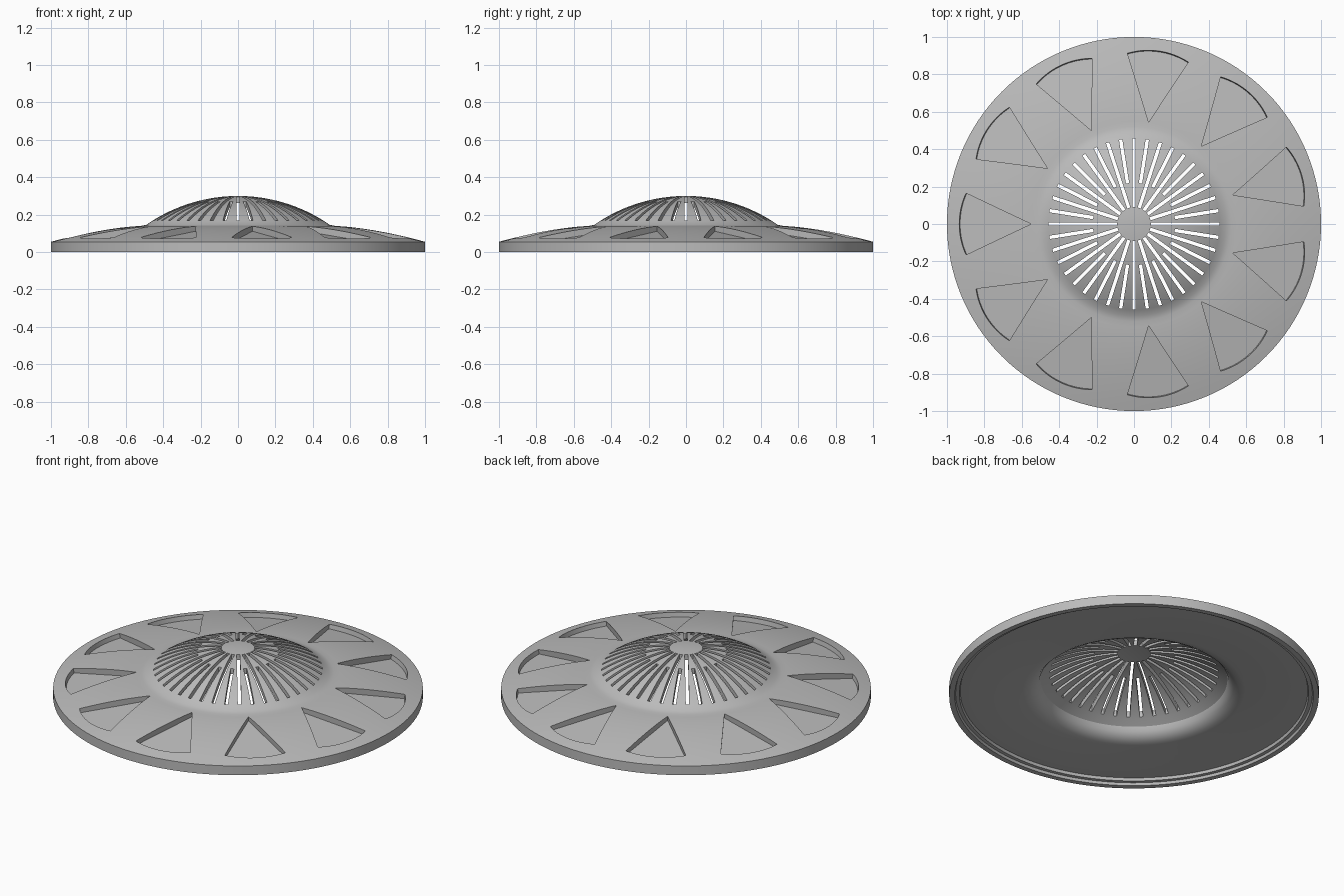
import bpy, bmesh, math
from mathutils import Matrix, Vector

if "Cube" in bpy.data.objects:
    bpy.data.objects.remove(bpy.data.objects["Cube"], do_unlink=True)

grey = bpy.data.materials.new("plain_grey")
grey.use_nodes = True
colour = (0.5, 0.5, 0.5, 1)
grey.diffuse_color = colour
grey.node_tree.nodes["Principled BSDF"].inputs["Base Color"].default_value = colour

SEGMENTS = 128


def make_object(name, bm):
    bmesh.ops.recalc_face_normals(bm, faces=bm.faces)
    mesh = bpy.data.meshes.new(name)
    bm.to_mesh(mesh)
    bm.free()
    mesh.materials.append(grey)
    obj = bpy.data.objects.new(name, mesh)
    bpy.context.collection.objects.link(obj)
    return obj


def dome_arc(radius, base, top, steps):
    """Circular arc from the dome's foot up to its crown."""
    rise = top - base
    ball = (radius ** 2 + rise ** 2) / (2 * rise)
    points = []
    for i in range(steps + 1):
        r = radius * (1 - i / steps)
        points.append((r, top - ball + math.sqrt(ball ** 2 - r ** 2)))
    return points


def flange_height(r):
    return 0.14 - 0.085 * max(0, (r - 0.5) / 0.5) ** 1.6


def lathe(name, profile):
    bm = bmesh.new()
    verts = [bm.verts.new((r, 0, z)) for r, z in profile]
    edges = [bm.edges.new(pair) for pair in zip(verts, verts[1:])]
    bmesh.ops.spin(bm, geom=verts + edges, cent=(0, 0, 0), axis=(0, 0, 1),
                   angle=math.tau, steps=SEGMENTS)
    bmesh.ops.remove_doubles(bm, verts=bm.verts, dist=0.0001)
    return make_object(name, bm)


def add_prism(bm, outline, low, high, matrix):
    """Closed prism over a flat outline, placed by a matrix."""
    bottom, top = [[bm.verts.new(matrix @ Vector((x, y, z))) for x, y in outline]
                   for z in (low, high)]
    bm.faces.new(bottom[::-1])
    bm.faces.new(top)
    n = len(outline)
    for i in range(n):
        j = (i + 1) % n
        bm.faces.new((bottom[i], bottom[j], top[j], top[i]))


def cut(target, cutter):
    cutter.hide_render = True
    mod = target.modifiers.new("cut", "BOOLEAN")
    mod.operation = "DIFFERENCE"
    mod.solver = "EXACT"
    mod.object = cutter
    bpy.context.view_layer.objects.active = target
    bpy.ops.object.modifier_apply(modifier=mod.name)
    bpy.data.objects.remove(cutter, do_unlink=True)


# Body: stepped rim underneath, curved flange, domed centre with a hollow inside
underside = dome_arc(0.505, 0.1, 0.268, 14)[::-1]
throat = [(0.515, 0.075), (0.535, 0.052), (0.565, 0.037), (0.6, 0.031)]
rim = [(0.94, 0.031), (0.945, 0.015), (0.965, 0.015), (0.97, 0), (1, 0)]
flange = [(1 - 0.48 * i / 16, flange_height(1 - 0.48 * i / 16)) for i in range(17)]
dome = dome_arc(0.49, 0.146, 0.3, 16)
body = lathe("strainer_body", underside + throat + rim + flange + dome)

# Narrow drain slots through the dome, long and short in turn
bm = bmesh.new()
SLOTS = 40
for i in range(SLOTS):
    inner, outer, half = (0.09 if i % 2 == 0 else 0.22), 0.457, 0.009
    outline = [(inner, -half), (outer, -half), (outer, half), (inner, half)]
    add_prism(bm, outline, 0.05, 0.4, Matrix.Rotation(math.tau * i / SLOTS, 4, "Z"))
cut(body, make_object("slot_cutter", bm))

# Shallow fan-shaped recesses, sunk square to the sloping flange
bm = bmesh.new()
RECESSES = 11
apex, length, spread = 0.55, 0.39, math.radians(25)
slope = math.atan((flange_height(apex) - flange_height(apex + length)) / length)
fan = [(0, 0)]
for i in range(17):
    a = spread * (i / 8 - 1)
    fan.append((length * math.cos(a), length * math.sin(a)))
for i in range(RECESSES):
    place = (Matrix.Rotation(math.pi + math.tau * i / RECESSES, 4, "Z")
             @ Matrix.Translation((apex, 0, flange_height(apex)))
             @ Matrix.Rotation(slope, 4, "Y"))
    add_prism(bm, fan, -0.027, 0.06, place)
cut(body, make_object("recess_cutter", bm))

# Smooth curved surfaces, crisp edges
bpy.ops.object.select_all(action="DESELECT")
body.select_set(True)
bpy.context.view_layer.objects.active = body
bpy.ops.object.shade_smooth_by_angle(angle=math.radians(25))
